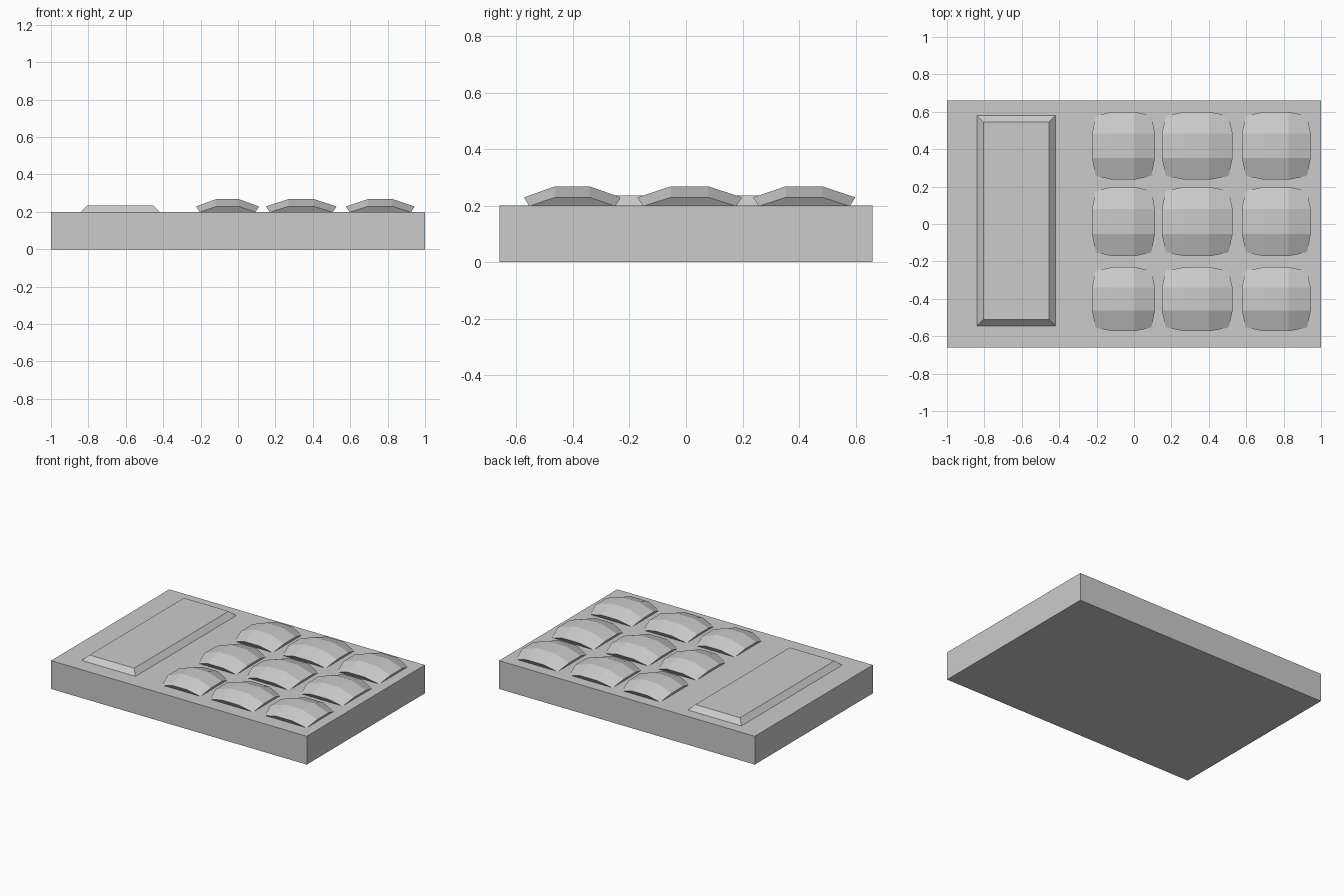
import bpy
import bmesh

if "Cube" in bpy.data.objects:
    bpy.data.objects.remove(bpy.data.objects["Cube"])


def finish(name, bm):
    bmesh.ops.recalc_face_normals(bm, faces=bm.faces[:])
    mesh = bpy.data.meshes.new(name)
    bm.to_mesh(mesh)
    bm.free()
    obj = bpy.data.objects.new(name, mesh)
    bpy.context.collection.objects.link(obj)
    return obj


def block(name, x0, x1, y0, y1, z0, z1, inset=0.0):
    """Box whose top is drawn in by inset on every side."""
    bm = bmesh.new()
    bmesh.ops.create_cube(bm, size=1)
    for v in bm.verts:
        top = v.co.z > 0
        d = inset if top else 0
        v.co = (x1 - d if v.co.x > 0 else x0 + d,
                y1 - d if v.co.y > 0 else y0 + d,
                z1 if top else z0)
    return finish(name, bm)


def button(name, cx, cy, hx, hy):
    """Faceted pillow: 3 x 3 domed faces, rim arched between low corners."""
    bm = bmesh.new()
    steps = (-1, -0.36, 0.36, 1)
    grid = []
    for v in steps:
        row = []
        for u in steps:
            on_rim = (abs(u) == 1) + (abs(v) == 1)
            z = (0.268, 0.229, 0.198)[on_rim]
            k = 0.89 if on_rim == 2 else 1
            row.append(bm.verts.new((cx + u * k * hx, cy + v * k * hy, z)))
        grid.append(row)
    for j in range(3):
        for i in range(3):
            bm.faces.new((grid[j][i], grid[j][i + 1],
                          grid[j + 1][i + 1], grid[j + 1][i]))
    # undercut sides and flat underside
    for side in (grid[0], grid[3], [r[0] for r in grid], [r[3] for r in grid]):
        bm.faces.new(side)
    bm.faces.new((grid[0][0], grid[0][3], grid[3][3], grid[3][0]))
    return finish(name, bm)


# body slab
block("body", -1, 1, -0.66, 0.66, 0, 0.2)

# raised bevelled panel
block("side_panel", -0.84, -0.42, -0.545, 0.58, 0.2, 0.235, inset=0.035)

# 3 x 3 buttons: (centre, half size) per column and row
columns = ((-0.056, 0.168), (0.338, 0.189), (0.761, 0.184))
rows = ((0.418, 0.181), (0.013, 0.185), (-0.402, 0.171))
for r, (cy, hy) in enumerate(rows):
    for c, (cx, hx) in enumerate(columns):
        button(f"button_{r + 1}_{c + 1}", cx, cy, hx, hy)
